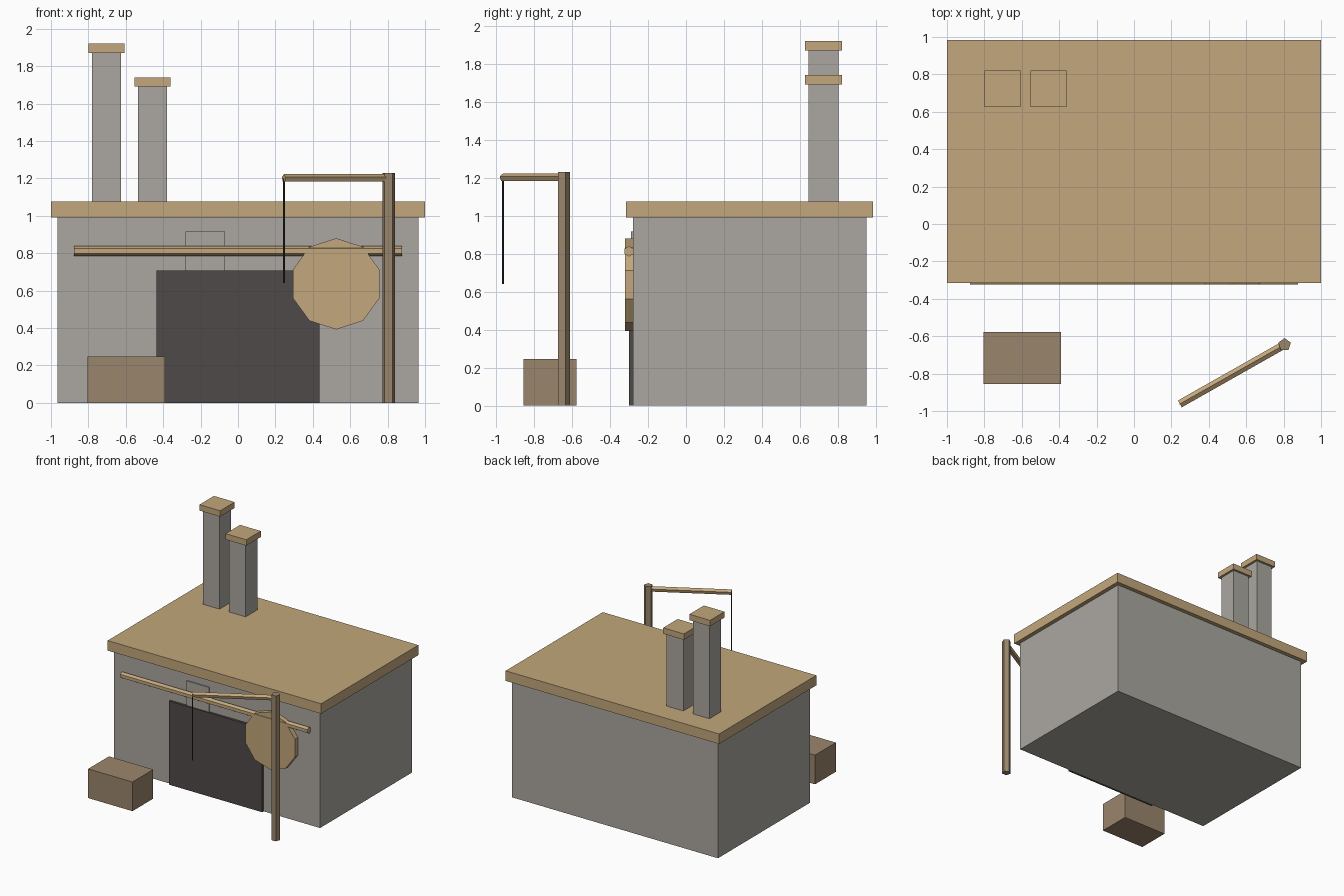
import bpy, bmesh, math
from mathutils import Vector, Matrix

if "Cube" in bpy.data.objects:
    bpy.data.objects.remove(bpy.data.objects["Cube"])


def material(name, hex_code):
    def lin(c):
        c /= 255
        return c / 12.92 if c <= 0.04045 else ((c + 0.055) / 1.055) ** 2.4
    m = bpy.data.materials.new(name)
    m.diffuse_color = [lin(int(hex_code[i:i + 2], 16)) for i in (0, 2, 4)] + [1]
    m.use_nodes = True
    m.node_tree.nodes["Principled BSDF"].inputs["Base Color"].default_value = m.diffuse_color
    return m


STONE = material("grey_stone", "ABA7A1")
TAN = material("light_wood", "C3A77C")
BROWN = material("brown_wood", "9A866C")
DARK = material("dark_opening", "4E4A48")
ROPE = material("dark_rope", "3C3A38")


def finish(name, bm, mat):
    bmesh.ops.recalc_face_normals(bm, faces=bm.faces)
    me = bpy.data.meshes.new(name)
    bm.to_mesh(me)
    bm.free()
    me.materials.append(mat)
    ob = bpy.data.objects.new(name, me)
    bpy.context.collection.objects.link(ob)
    return ob


def box(name, x, y, z, mat):
    bm = bmesh.new()
    bmesh.ops.create_cube(bm, size=1)
    for v in bm.verts:
        v.co = [(r[0] + r[1]) / 2 + c * (r[1] - r[0]) for c, r in zip(v.co, (x, y, z))]
    return finish(name, bm, mat)


def rod(name, a, b, radius, sides, mat, up):
    """Prism from a to b with one corner pointing along 'up'."""
    a, b = Vector(a), Vector(b)
    axis = (b - a).normalized()
    up = Vector(up)
    side = axis.cross(up)
    bm = bmesh.new()
    rings = []
    for end in (a, b):
        ring = []
        for i in range(sides):
            t = 2 * math.pi * i / sides
            ring.append(bm.verts.new(end + radius * (math.cos(t) * up + math.sin(t) * side)))
        bm.faces.new(ring)
        rings.append(ring)
    for i in range(sides):
        j = (i + 1) % sides
        bm.faces.new((rings[0][i], rings[0][j], rings[1][j], rings[1][i]))
    return finish(name, bm, mat)


# Building
box("building_walls", (-0.965, 0.965), (-0.28, 0.95), (0, 0.99), STONE)
box("flat_roof", (-1, 1), (-0.315, 0.985), (0.99, 1.075), TAN)

# Chimneys with caps
for label, cx, top in (("tall", -0.7025, 1.87), ("short", -0.4575, 1.69)):
    box(label + "_chimney", (cx - 0.078, cx + 0.078), (0.645, 0.801), (1.07, top), STONE)
    box(label + "_chimney_cap", (cx - 0.097, cx + 0.097), (0.626, 0.82), (top, top + 0.05), TAN)

# Front wall details
box("doorway", (-0.437, 0.437), (-0.30, -0.278), (0, 0.708), DARK)
box("lintel_stone", (-0.28, -0.07), (-0.289, -0.278), (0.706, 0.917), STONE)
rod("door_rail", (-0.877, -0.30, 0.812), (0.877, -0.30, 0.812), 0.027, 6, TAN, (0, 0, 1))
rod("round_door", (0.525, -0.321, 0.636), (0.525, -0.28, 0.636), 0.244, 10, TAN, (0, 0, 1))

# Crate
box("crate", (-0.805, -0.39), (-0.855, -0.577), (0, 0.247), BROWN)

# Hoist: post, arm and rope
rod("hoist_post", (0.805, -0.645, 0), (0.805, -0.645, 1.23), 0.035, 5, BROWN, (0, 1, 0))
rod("hoist_arm", (0.805, -0.645, 1.2), (0.245, -0.962, 1.2), 0.022, 5, TAN, (0, 0, 1))
rod("hoist_rope", (0.246, -0.962, 0.64), (0.246, -0.962, 1.2), 0.005, 4, ROPE, (0, 1, 0))
